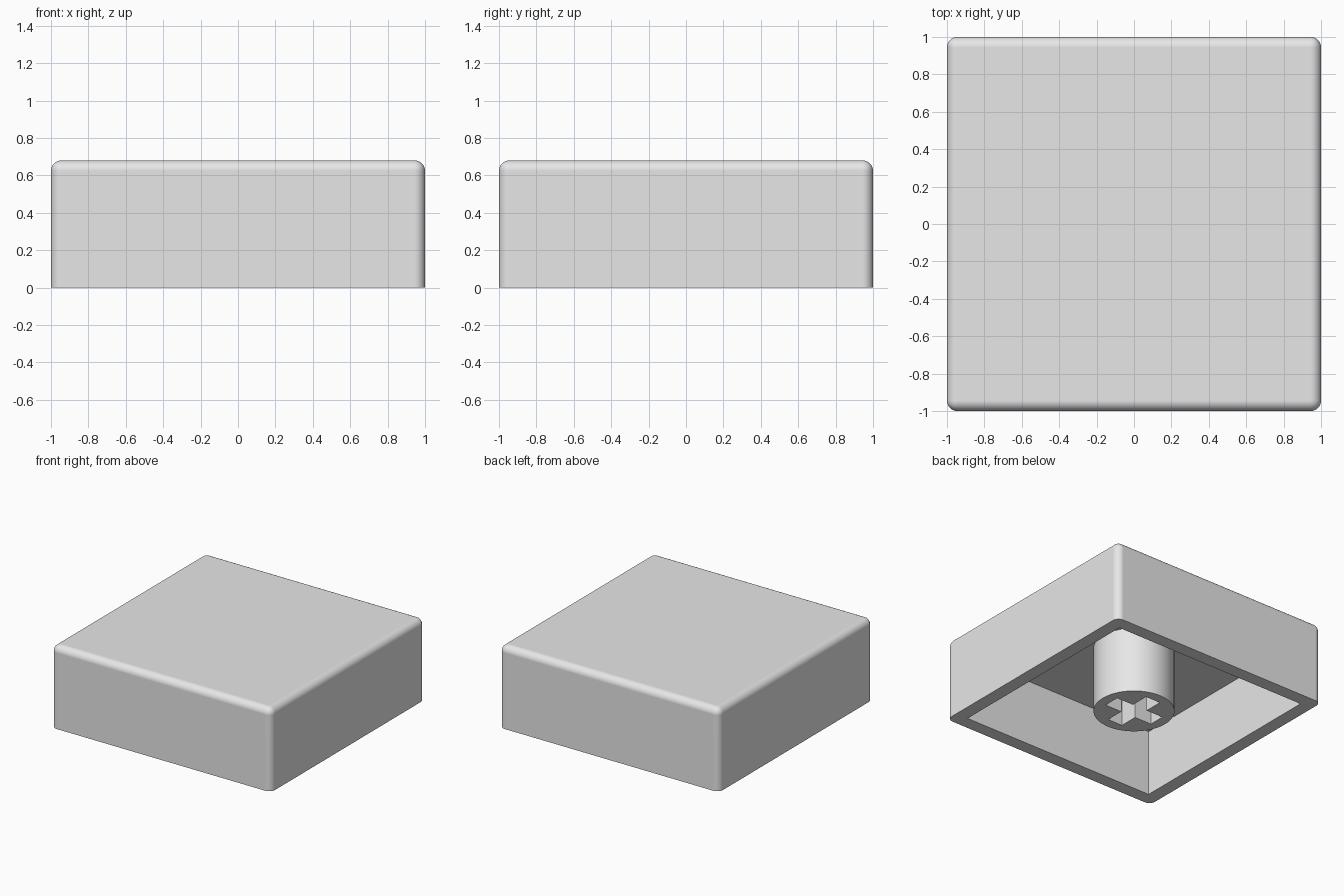
import bpy
import bmesh
from mathutils import Matrix

if "Cube" in bpy.data.objects:
    bpy.data.objects.remove(bpy.data.objects["Cube"], do_unlink=True)

HEIGHT = 0.68        # overall height
CEILING = 0.545      # depth of the hollow underside
INNER = 0.89         # half width of the hollow
ROUND = 0.056        # edge radius
STEM_RADIUS = 0.305
SLOT_LENGTH, SLOT_WIDTH = 0.445, 0.135

grey = bpy.data.materials.new("light_grey")
grey.use_nodes = True
grey.diffuse_color = (0.8, 0.8, 0.8, 1)
grey.node_tree.nodes["Principled BSDF"].inputs["Base Color"].default_value = grey.diffuse_color


def add_object(name, bm):
    mesh = bpy.data.meshes.new(name)
    bm.to_mesh(mesh)
    bm.free()
    mesh.materials.append(grey)
    obj = bpy.data.objects.new(name, mesh)
    bpy.context.collection.objects.link(obj)
    return obj


def box(width, depth, bottom, top):
    bm = bmesh.new()
    place = Matrix.Translation((0, 0, (bottom + top) / 2))
    scale = Matrix.Diagonal((width, depth, top - bottom, 1))
    bmesh.ops.create_cube(bm, size=1, matrix=place @ scale)
    return bm


def activate(obj):
    bpy.ops.object.select_all(action='DESELECT')
    obj.select_set(True)
    bpy.context.view_layer.objects.active = obj


def cut(obj, cutter):
    mod = obj.modifiers.new("cut", 'BOOLEAN')
    mod.operation = 'DIFFERENCE'
    mod.solver = 'EXACT'
    mod.object = cutter
    activate(obj)
    bpy.ops.object.modifier_apply(modifier=mod.name)
    bpy.data.objects.remove(cutter, do_unlink=True)


def finish(obj):
    activate(obj)
    bpy.ops.object.shade_smooth_by_angle()
    mod = obj.modifiers.new("flat_faces", 'WEIGHTED_NORMAL')
    mod.keep_sharp = True


# Hollow cap with rounded sides and top, square lower rim
bm = box(2, 2, 0, HEIGHT)
edges = [e for e in bm.edges if any(v.co.z > 0.01 for v in e.verts)]
bmesh.ops.bevel(bm, geom=edges, offset=ROUND, segments=8, profile=0.5, affect='EDGES')
cap = add_object("cap_shell", bm)
cut(cap, add_object("hollow_cutter", box(2 * INNER, 2 * INNER, -0.2, CEILING)))
finish(cap)

# Central stem with a cross-shaped socket
stem_top = CEILING + 0.03
bm = bmesh.new()
bmesh.ops.create_cone(bm, cap_ends=True, segments=64, radius1=STEM_RADIUS,
                      radius2=STEM_RADIUS, depth=stem_top,
                      matrix=Matrix.Translation((0, 0, stem_top / 2)))
stem = add_object("stem", bm)
for size in ((SLOT_LENGTH, SLOT_WIDTH), (SLOT_WIDTH, SLOT_LENGTH)):
    cut(stem, add_object("slot_cutter", box(*size, -0.2, CEILING)))
finish(stem)
